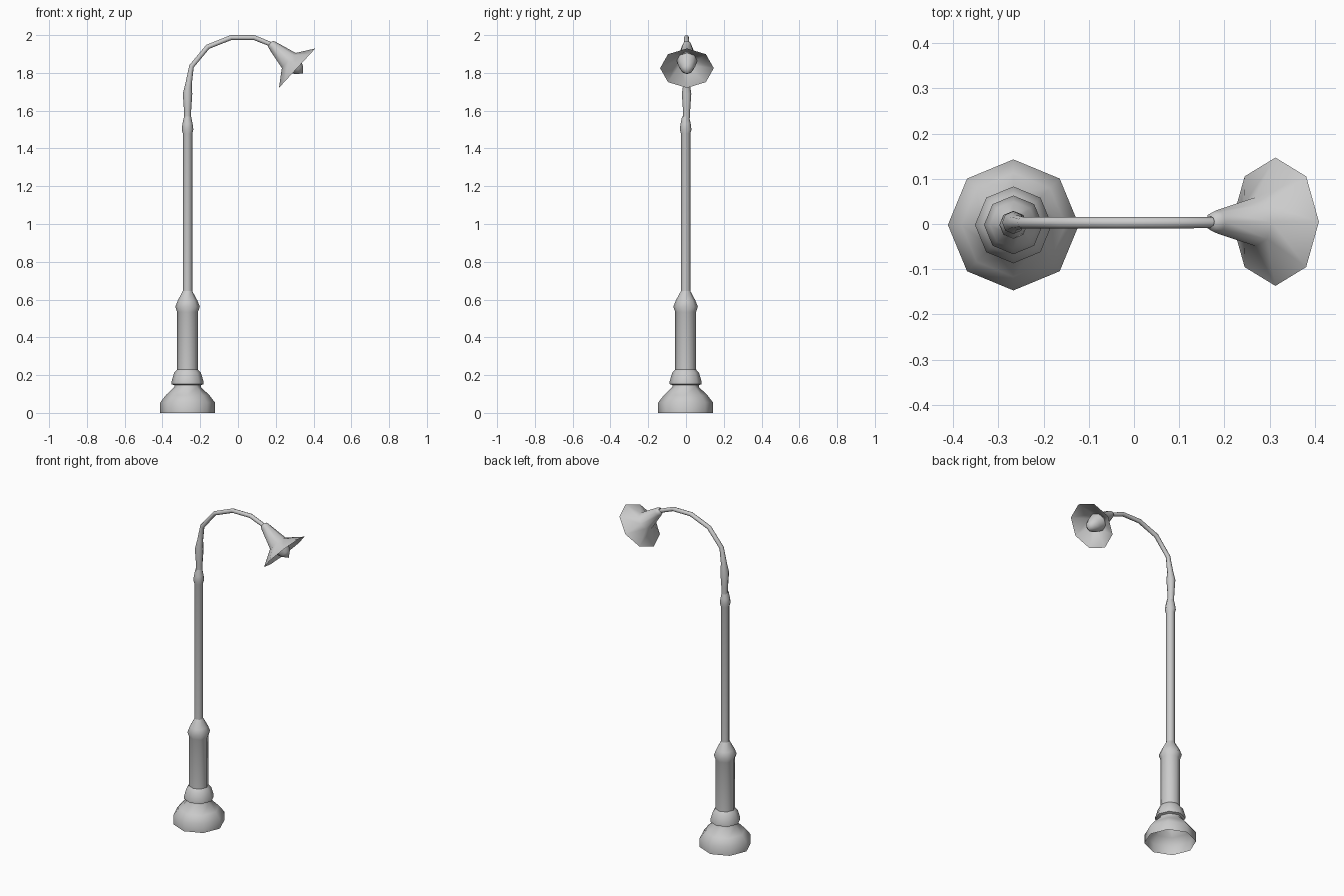
import bpy, bmesh, math
from mathutils import Vector

if "Cube" in bpy.data.objects:
    bpy.data.objects.remove(bpy.data.objects["Cube"])

POST_X = -0.267


def sweep(name, pts, y=0.0, axis=None, cap=False, sides=8):
    """Octagonal tube through (x, z, radius) points in the xz plane."""
    bm = bmesh.new()
    rings = []
    for i, (x, z, r) in enumerate(pts):
        a, b = pts[max(i - 1, 0)], pts[min(i + 1, len(pts) - 1)]
        t = axis or Vector((b[0] - a[0], 0, b[1] - a[1])).normalized()
        side = Vector((t.z, 0, -t.x))
        ring = []
        for k in range(sides):
            ang = 2 * math.pi * k / sides
            p = Vector((x, y, z)) + side * (r * math.cos(ang)) + Vector((0, r * math.sin(ang), 0))
            ring.append(bm.verts.new(p))
        rings.append(ring)
    for lo, hi in zip(rings, rings[1:]):
        for k in range(sides):
            n = (k + 1) % sides
            bm.faces.new((lo[k], lo[n], hi[n], hi[k]))
    if cap:
        bm.faces.new(rings[-1])
    bmesh.ops.remove_doubles(bm, verts=bm.verts[:], dist=1e-5)
    bmesh.ops.recalc_face_normals(bm, faces=bm.faces[:])
    mesh = bpy.data.meshes.new(name)
    bm.to_mesh(mesh)
    bm.free()
    obj = bpy.data.objects.new(name, mesh)
    bpy.context.collection.objects.link(obj)
    bpy.context.view_layer.objects.active = obj
    bpy.ops.object.select_all(action='DESELECT')
    obj.select_set(True)
    bpy.ops.object.shade_smooth_by_angle(angle=math.radians(46))
    return obj


def post_part(name, profile):
    return sweep(name, [(POST_X, z, r) for r, z in profile], y=-0.002, axis=Vector((0, 0, 1)))


# Post, open at the bottom
post_part("base", [(0.145, 0), (0.145, 0.055), (0.115, 0.094), (0.07, 0.137), (0.07, 0.15)])
post_part("base_collar", [(0.07, 0.147), (0.085, 0.152), (0.085, 0.165), (0.071, 0.212), (0.055, 0.23)])
post_part("column", [(0.055, 0.22), (0.055, 0.534), (0.065, 0.562), (0.052, 0.595), (0.025, 0.645)])
post_part("pole", [(0.025, 0.64), (0.025, 1.48), (0.031, 1.50), (0.027, 1.53), (0.019, 1.568)])

# Curved arm with the swelling at its root
sweep("arm", [(POST_X, 1.56, 0.018), (POST_X, 1.60, 0.019), (POST_X, 1.69, 0.025),
              (-0.261, 1.745, 0.017), (-0.246, 1.835, 0.013), (-0.16, 1.938, 0.013),
              (-0.037, 1.987, 0.013), (0.085, 1.987, 0.013), (0.165, 1.955, 0.012),
              (0.19, 1.937, 0.012)], y=0.003)

# Lamp head along a tilted axis; profile is (distance from rim, radius)
AXIS = Vector((0.735, 0, -0.678)).normalized()
RIM = Vector((0.313, 0, 1.825))


def lamp_part(name, profile):
    pts = []
    for t, r in profile:
        c = RIM + AXIS * t
        pts.append((c.x, c.z, r))
    return sweep(name, pts, y=0.005, axis=AXIS)


lamp_part("lamp_shade", [(-0.195, 0.012), (-0.19, 0.021), (-0.175, 0.026), (-0.06, 0.054), (0, 0.142)])
lamp_part("bulb", [(-0.06, 0.054), (-0.02, 0.046), (0.012, 0.031), (0.042, 0)])
